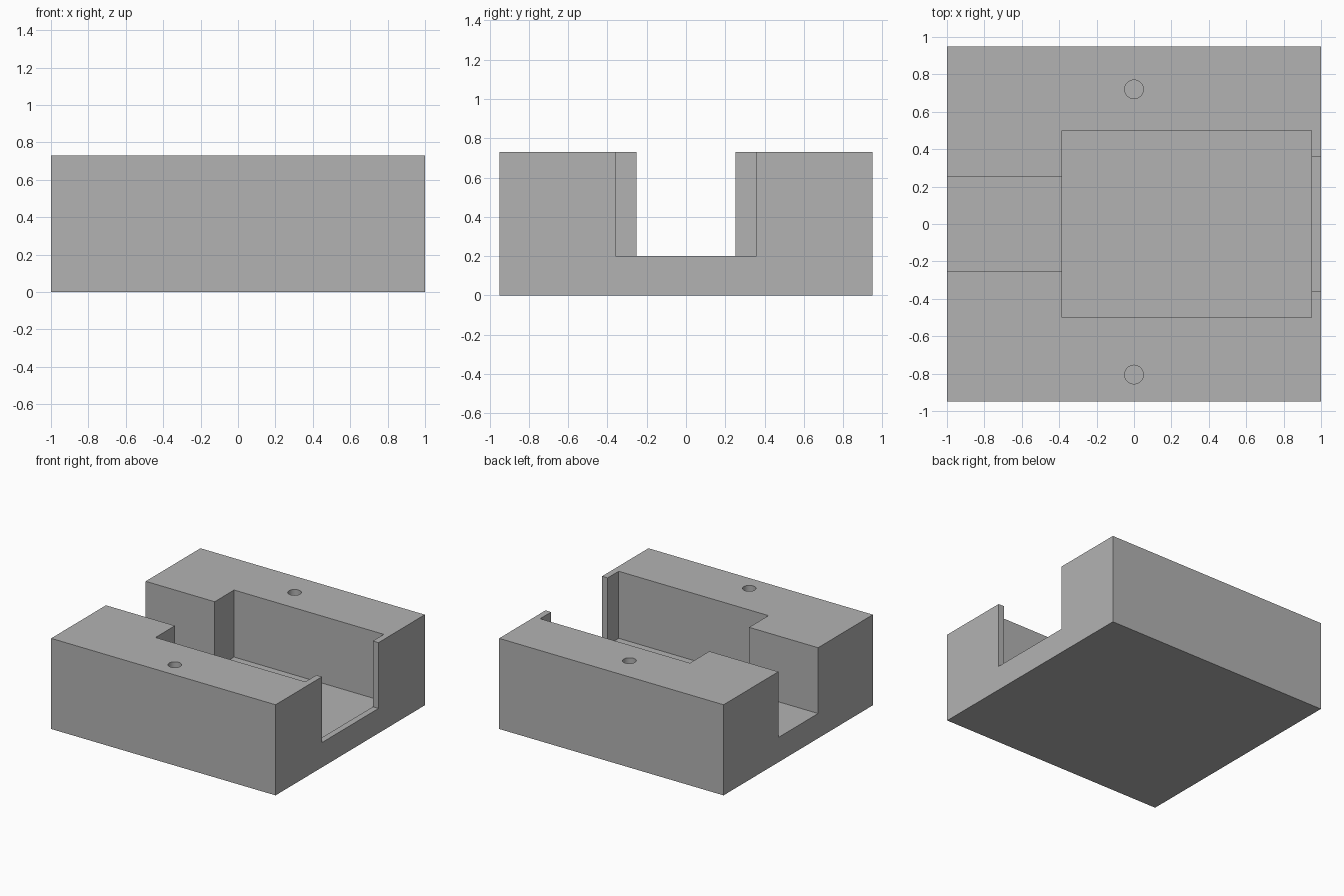
import bpy

cube = bpy.data.objects.get("Cube")
if cube:
    bpy.data.objects.remove(cube, do_unlink=True)

HEIGHT = 0.73
FLOOR = 0.2
TOP = HEIGHT + 0.2  # cutters overshoot the top face


def box(name, x, y, z):
    """Box spanning the given (low, high) ranges."""
    spans = (x, y, z)
    bpy.ops.mesh.primitive_cube_add(size=1, location=[(a + b) / 2 for a, b in spans])
    obj = bpy.context.object
    obj.name = name
    obj.scale = [b - a for a, b in spans]
    bpy.ops.object.transform_apply(location=True, rotation=False, scale=True)
    return obj


def cut(target, cutter):
    """Subtract the cutter from the target and discard it."""
    mod = target.modifiers.new("cut", "BOOLEAN")
    mod.operation = "DIFFERENCE"
    mod.solver = "EXACT"
    mod.object = cutter
    bpy.context.view_layer.objects.active = target
    bpy.ops.object.modifier_apply(modifier=mod.name)
    bpy.data.objects.remove(cutter, do_unlink=True)


# Solid block
body = box("housing_block", (-1, 1), (-0.95, 0.95), (0, HEIGHT))

# Main pocket, its floor a hair below the two openings
cut(body, box("pocket_cutter", (-0.385, 0.95), (-0.5, 0.5), (FLOOR - 0.01, TOP)))

# Narrow channel on the right-hand end, wide opening on the other
cut(body, box("channel_cutter", (-1.2, -0.2), (-0.253, 0.253), (FLOOR, TOP)))
cut(body, box("opening_cutter", (0.8, 1.2), (-0.36, 0.36), (FLOOR, TOP)))

# Blind screw holes in the side walls
for y in (-0.805, 0.72):
    bpy.ops.mesh.primitive_cylinder_add(
        vertices=48, radius=0.05, depth=0.8, location=(0, y, HEIGHT))
    cut(body, bpy.context.object)

# Single grey finish
grey = bpy.data.materials.new("plain_grey")
grey.use_nodes = True
colour = (0.45, 0.45, 0.45, 1)
grey.diffuse_color = colour
grey.node_tree.nodes["Principled BSDF"].inputs["Base Color"].default_value = colour
body.data.materials.clear()
body.data.materials.append(grey)

# Smooth hole walls, crisp block edges
bpy.ops.object.select_all(action="DESELECT")
body.select_set(True)
bpy.context.view_layer.objects.active = body
bpy.ops.object.shade_smooth_by_angle(angle=0.5)
